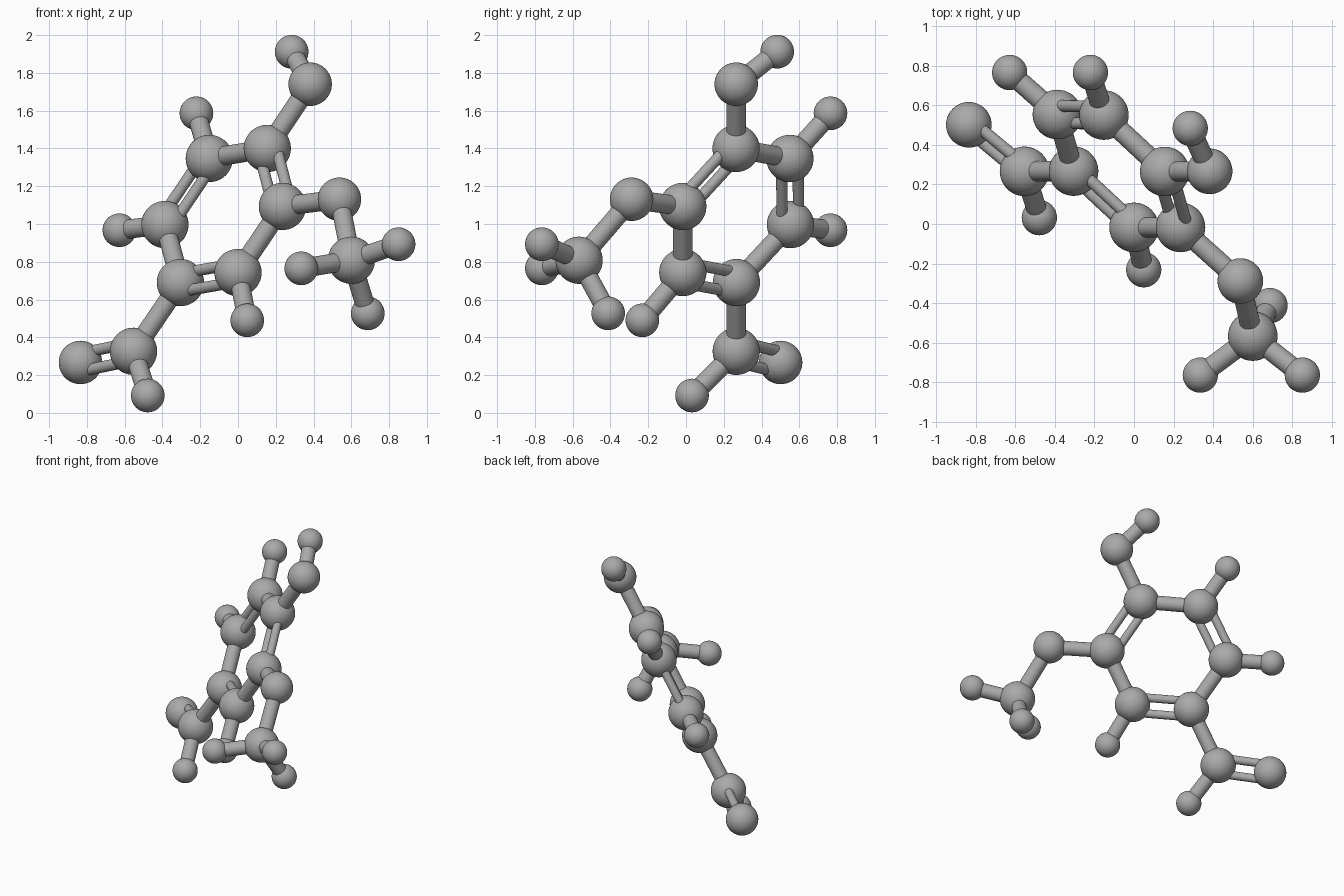
import bpy
from mathutils import Vector

cube = bpy.data.objects.get("Cube")
if cube:
    bpy.data.objects.remove(cube, do_unlink=True)

grey = bpy.data.materials.new("plain_grey")
grey.use_nodes = True
grey.diffuse_color = (0.4, 0.4, 0.4, 1)
grey.node_tree.nodes["Principled BSDF"].inputs["Base Color"].default_value = (0.4, 0.4, 0.4, 1)

RADIUS = {"carbon": 0.125, "oxygen": 0.115, "hydrogen": 0.089}
SINGLE_RADIUS, DOUBLE_RADIUS, DOUBLE_OFFSET = 0.051, 0.03, 0.056

# Ball positions, named by place in the molecule
ATOMS = {
    "ring_carbon_1": (0.155, 0.265, 1.40),
    "ring_carbon_2": (-0.152, 0.55, 1.347),
    "ring_carbon_3": (-0.387, 0.553, 0.997),
    "ring_carbon_4": (-0.305, 0.267, 0.69),
    "ring_carbon_5": (0.0, -0.017, 0.743),
    "ring_carbon_6": (0.235, -0.017, 1.093),
    "hydroxyl_oxygen": (0.382, 0.266, 1.74),
    "hydroxyl_hydrogen": (0.284, 0.483, 1.912),
    "upper_ring_hydrogen": (-0.22, 0.765, 1.586),
    "side_ring_hydrogen": (-0.628, 0.765, 0.967),
    "lower_ring_hydrogen": (0.049, -0.231, 0.49),
    "aldehyde_carbon": (-0.553, 0.266, 0.326),
    "aldehyde_oxygen": (-0.834, 0.501, 0.267),
    "aldehyde_hydrogen": (-0.478, 0.032, 0.092),
    "methoxy_oxygen": (0.537, -0.288, 1.131),
    "methyl_carbon": (0.60, -0.566, 0.808),
    "methyl_hydrogen_1": (0.335, -0.763, 0.765),
    "methyl_hydrogen_2": (0.85, -0.763, 0.893),
    "methyl_hydrogen_3": (0.687, -0.412, 0.527),
}
ATOMS = {name: Vector(p) for name, p in ATOMS.items()}

SINGLE = [
    ("ring_carbon_1", "ring_carbon_2"),
    ("ring_carbon_3", "ring_carbon_4"),
    ("ring_carbon_5", "ring_carbon_6"),
    ("ring_carbon_1", "hydroxyl_oxygen"),
    ("hydroxyl_oxygen", "hydroxyl_hydrogen"),
    ("ring_carbon_2", "upper_ring_hydrogen"),
    ("ring_carbon_3", "side_ring_hydrogen"),
    ("ring_carbon_5", "lower_ring_hydrogen"),
    ("ring_carbon_4", "aldehyde_carbon"),
    ("aldehyde_carbon", "aldehyde_hydrogen"),
    ("ring_carbon_6", "methoxy_oxygen"),
    ("methoxy_oxygen", "methyl_carbon"),
    ("methyl_carbon", "methyl_hydrogen_1"),
    ("methyl_carbon", "methyl_hydrogen_2"),
    ("methyl_carbon", "methyl_hydrogen_3"),
]
DOUBLE = [
    ("ring_carbon_1", "ring_carbon_6"),
    ("ring_carbon_2", "ring_carbon_3"),
    ("ring_carbon_4", "ring_carbon_5"),
    ("aldehyde_carbon", "aldehyde_oxygen"),
]


def finish(name):
    obj = bpy.context.object
    obj.name = name
    obj.data.materials.append(grey)
    bpy.ops.object.shade_smooth_by_angle()


def rod(name, a, b, radius):
    axis = b - a
    bpy.ops.mesh.primitive_cylinder_add(
        vertices=32, radius=radius, depth=axis.length, location=(a + b) / 2,
        rotation=axis.to_track_quat("Z", "Y").to_euler())
    finish(name)


# Balls
for name, centre in ATOMS.items():
    kind = next(k for k in RADIUS if k in name)
    bpy.ops.mesh.primitive_uv_sphere_add(
        segments=48, ring_count=24, radius=RADIUS[kind], location=centre)
    finish(name)

# Single rods
for a, b in SINGLE:
    rod(f"{a}_to_{b}_rod", ATOMS[a], ATOMS[b], SINGLE_RADIUS)

# Twin rods, side by side in the plane of the ring
normal = (ATOMS["ring_carbon_3"] - ATOMS["ring_carbon_1"]).cross(
    ATOMS["ring_carbon_5"] - ATOMS["ring_carbon_1"])
for a, b in DOUBLE:
    shift = normal.cross(ATOMS[b] - ATOMS[a]).normalized() * DOUBLE_OFFSET
    for side, s in (("inner", shift), ("outer", -shift)):
        rod(f"{a}_to_{b}_{side}_rod", ATOMS[a] + s, ATOMS[b] + s, DOUBLE_RADIUS)
